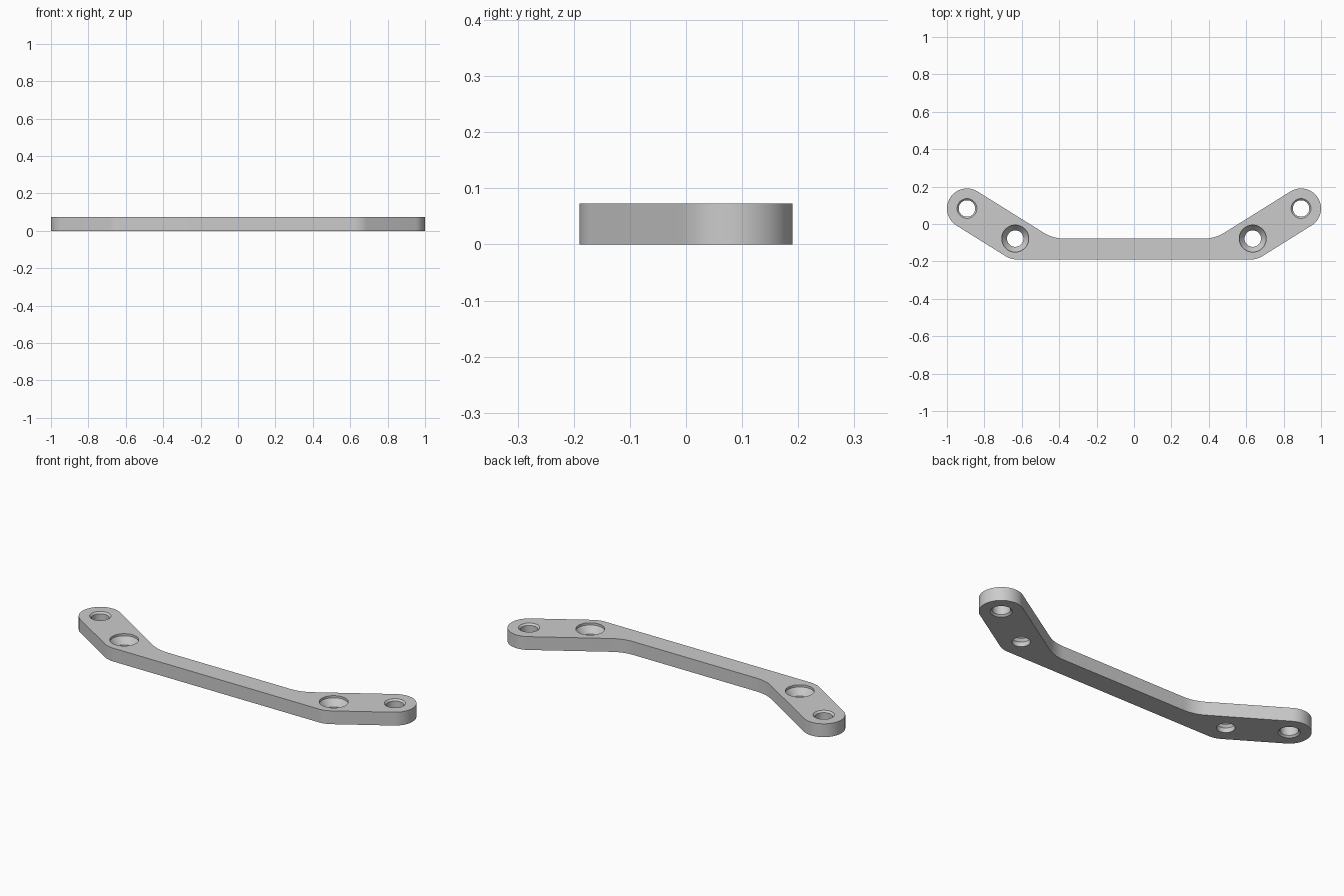
import bpy, bmesh
from math import sin, cos, pi, radians, atan2
from mathutils import Vector

if "Cube" in bpy.data.objects:
    bpy.data.objects.remove(bpy.data.objects["Cube"])

HEIGHT = 0.073
END = Vector((0.893, 0.083))      # centre of the rounded arm end
INNER = Vector((0.635, -0.078))   # centre of the countersunk hole
END_R = 0.107
BAR_FRONT, BAR_BACK = -0.19, -0.078

metal = bpy.data.materials.new("plain grey")
metal.use_nodes = True
grey = (0.6, 0.6, 0.6, 1)
metal.diffuse_color = grey
metal.node_tree.nodes["Principled BSDF"].inputs["Base Color"].default_value = grey


def make_object(name, bm):
    bmesh.ops.recalc_face_normals(bm, faces=bm.faces)
    mesh = bpy.data.meshes.new(name)
    bm.to_mesh(mesh)
    bm.free()
    mesh.materials.append(metal)
    obj = bpy.data.objects.new(name, mesh)
    bpy.context.collection.objects.link(obj)
    return obj


def fillet(corner, to_a, to_b, length, steps=10):
    """Rounded corner as a run of points between two tangent directions."""
    a, b = corner + to_a * length, corner + to_b * length
    bis = (to_a + to_b).normalized()
    half = to_a.angle(bis)
    centre = corner + bis * (length / cos(half))
    va, vb = a - centre, b - centre
    radius = va.length
    return [centre + va.lerp(vb, i / steps).normalized() * radius for i in range(steps + 1)]


def lathe_cutter(name, centre, profile, segments=48):
    """Round cutter from (radius, height) pairs."""
    bm = bmesh.new()
    rings = [[bm.verts.new((centre.x + r * cos(2 * pi * i / segments),
                            centre.y + r * sin(2 * pi * i / segments), z))
              for i in range(segments)] for r, z in profile]
    for low, high in zip(rings, rings[1:]):
        for i in range(segments):
            j = (i + 1) % segments
            bm.faces.new((low[i], low[j], high[j], high[i]))
    bm.faces.new(rings[0][::-1])
    bm.faces.new(rings[-1])
    return make_object(name, bm)


# Right-hand half outline: front corner, rounded end, back corner
arm = (END - INNER).normalized()
side = Vector((arm.y, -arm.x))
front_edge = END + side * END_R
back_edge = END - side * END_R
front_corner = front_edge + arm * ((BAR_FRONT - front_edge.y) / arm.y)
back_corner = back_edge + arm * ((BAR_BACK - back_edge.y) / arm.y)
inward = Vector((-1, 0))
start = atan2(side.y, side.x)
half = fillet(front_corner, inward, arm, 0.035)
half += [END + Vector((cos(start + pi * i / 32), sin(start + pi * i / 32))) * END_R
         for i in range(33)]
half += fillet(back_corner, arm, inward, 0.06)
outline = half + [Vector((-p.x, p.y)) for p in reversed(half)]

# Bracket body
bm = bmesh.new()
base = bm.faces.new([bm.verts.new((p.x, p.y, 0)) for p in outline])
top = bmesh.ops.extrude_face_region(bm, geom=[base])
bmesh.ops.translate(bm, vec=(0, 0, HEIGHT),
                    verts=[v for v in top["geom"] if isinstance(v, bmesh.types.BMVert)])
bracket = make_object("bracket", bm)

# Hole shapes: chamfered through hole and countersunk screw hole
through = [(0.053, -0.02), (0.053, 0), (0.044, 0.009), (0.044, HEIGHT - 0.009),
           (0.053, HEIGHT), (0.053, HEIGHT + 0.02)]
countersunk = [(0.044, -0.02), (0.044, 0.025), (0.072, HEIGHT - 0.012),
               (0.072, HEIGHT + 0.02)]

bpy.context.view_layer.objects.active = bracket
for sign in (1, -1):
    for name, centre, profile in (("through_hole", END, through),
                                  ("screw_hole", INNER, countersunk)):
        cutter = lathe_cutter(name, Vector((sign * centre.x, centre.y)), profile)
        cutter.hide_render = True
        mod = bracket.modifiers.new(name, 'BOOLEAN')
        mod.operation = 'DIFFERENCE'
        mod.solver = 'EXACT'
        mod.object = cutter
        bpy.ops.object.modifier_apply(modifier=mod.name)
        bpy.data.objects.remove(cutter)

# Smooth curves, crisp edges
bpy.ops.object.select_all(action='DESELECT')
bracket.select_set(True)
bpy.ops.object.shade_smooth_by_angle(angle=radians(30))
